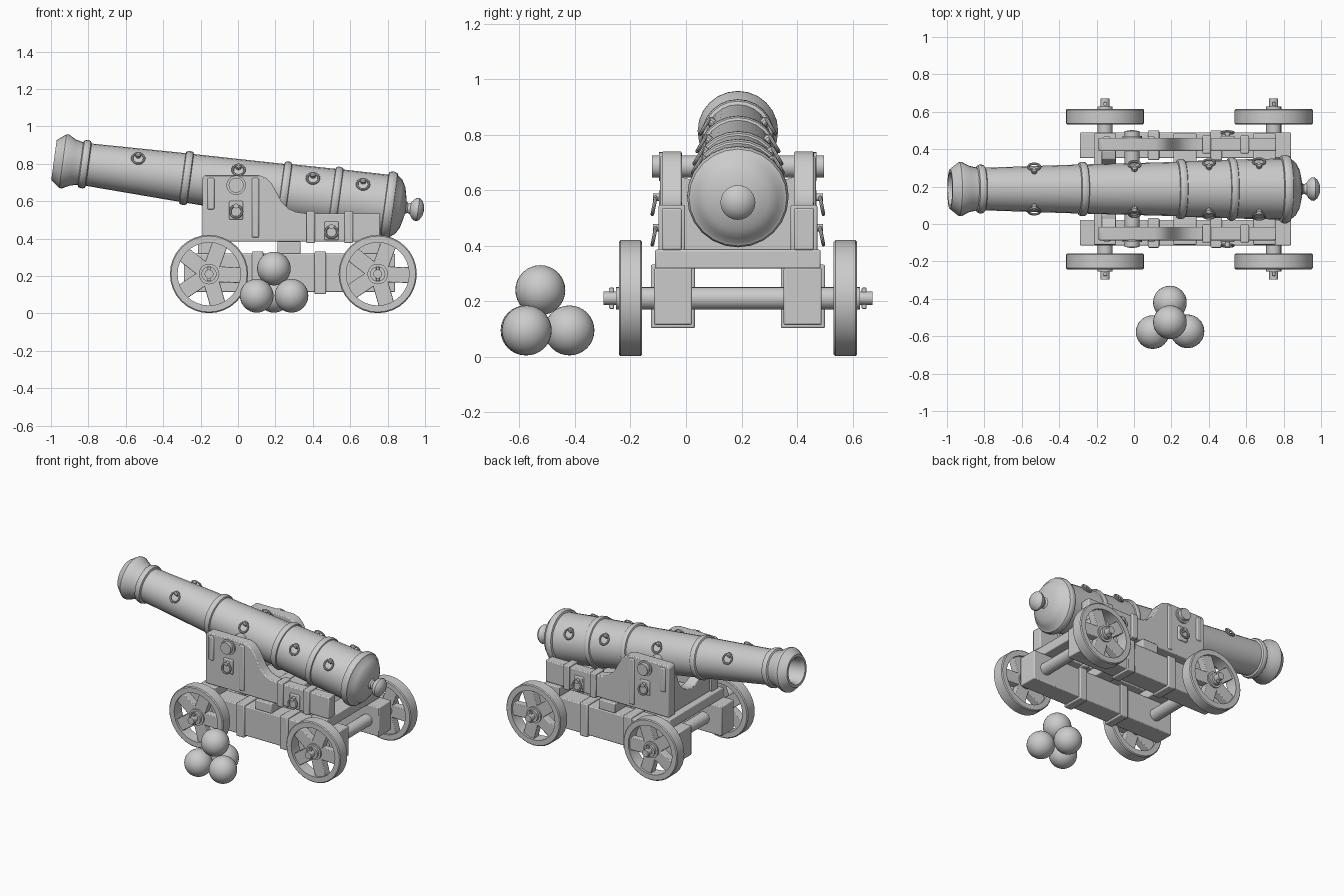
import bpy, bmesh, math
from mathutils import Matrix, Vector

if "Cube" in bpy.data.objects:
    bpy.data.objects.remove(bpy.data.objects["Cube"])

YC = 0.187                      # centre line of the cannon
TILT = math.radians(7.75)       # barrel elevation
AXLES = (-0.155, 0.747)
BARREL = Matrix.Translation((0, YC, 0.687)) @ Matrix.Rotation(TILT, 4, 'Y')


def finish(name, bm, mat=Matrix(), bevel=0):
    bmesh.ops.recalc_face_normals(bm, faces=bm.faces)
    me = bpy.data.meshes.new(name)
    bm.to_mesh(me)
    bm.free()
    ob = bpy.data.objects.new(name, me)
    bpy.context.collection.objects.link(ob)
    ob.matrix_world = mat
    if bevel:
        m = ob.modifiers.new("bevel", 'BEVEL')
        m.width, m.segments, m.limit_method = bevel, 2, 'ANGLE'
    return ob


def box(name, x0, x1, y0, y1, z0, z1, bevel=0.006, mat=Matrix()):
    bm = bmesh.new()
    bmesh.ops.create_cube(bm, size=1)
    bmesh.ops.scale(bm, vec=(x1 - x0, y1 - y0, z1 - z0), verts=bm.verts)
    bmesh.ops.translate(bm, vec=((x0 + x1) / 2, (y0 + y1) / 2, (z0 + z1) / 2), verts=bm.verts)
    return finish(name, bm, mat, bevel)


def side_box(name, x0, x1, s, d0, d1, z0, z1, bevel=0.006):
    """Box at distance d0..d1 from the centre line on side s."""
    a, b = sorted((YC + s * d0, YC + s * d1))
    return box(name, x0, x1, a, b, z0, z1, bevel)


def lathe(name, pts, mat, n=24, closed=False):
    """Revolve (along, radius) points about the local x axis."""
    bm = bmesh.new()
    vs = [bm.verts.new((t, 0, r)) for t, r in pts]
    es = [bm.edges.new(p) for p in zip(vs, vs[1:])]
    if closed:
        es.append(bm.edges.new((vs[-1], vs[0])))
    bmesh.ops.spin(bm, geom=vs + es, cent=(0, 0, 0), axis=(1, 0, 0), angle=2 * math.pi, steps=n)
    bmesh.ops.remove_doubles(bm, verts=bm.verts, dist=1e-5)
    return finish(name, bm, mat)


def across(x, z, y=YC):
    """Frame whose local x runs along world y."""
    return Matrix.Translation((x, y, z)) @ Matrix.Rotation(math.pi / 2, 4, 'Z')


def rod(name, x, z, y0, y1, r, n=20):
    return lathe(name, [(y0, 0), (y0, r), (y1, r), (y1, 0)], across(x, z, 0), n)


def ring(name, centre, normal, R=0.032, r=0.0065):
    rot = Vector(normal).to_track_quat('X', 'Z').to_matrix().to_4x4()
    pts = [(r * math.sin(a), R + r * math.cos(a)) for a in (i * math.pi / 4 for i in range(8))]
    return lathe(name, pts, Matrix.Translation(centre) @ rot, 20, True)


def prism(name, pts, axis_mat, depth, bevel=0.006):
    """Extrude an outline drawn in local x/z along local y."""
    bm = bmesh.new()
    f = bm.faces.new([bm.verts.new((x, -depth / 2, z)) for x, z in pts])
    g = bmesh.ops.extrude_face_region(bm, geom=[f])['geom']
    bmesh.ops.translate(bm, vec=(0, depth, 0), verts=[v for v in g if isinstance(v, bmesh.types.BMVert)])
    return finish(name, bm, axis_mat, bevel)


# Barrel with hollow bore, reinforcing bands, breech and knob
lathe("barrel", [
    (-0.45, 0), (-0.45, 0.078), (-0.97, 0.078), (-0.993, 0.09), (-0.993, 0.107),
    (-0.945, 0.145), (-0.93, 0.145), (-0.89, 0.124), (-0.85, 0.115),
    (-0.845, 0.126), (-0.835, 0.13), (-0.82, 0.13), (-0.81, 0.126), (-0.805, 0.114),
    (-0.3, 0.131), (-0.296, 0.141), (-0.285, 0.145), (-0.27, 0.145), (-0.26, 0.141), (-0.256, 0.132),
    (0.23, 0.145), (0.233, 0.156), (0.245, 0.161), (0.258, 0.161), (0.27, 0.156), (0.273, 0.149),
    (0.505, 0.156), (0.508, 0.165), (0.52, 0.17), (0.533, 0.17), (0.545, 0.165), (0.548, 0.158),
    (0.79, 0.163), (0.793, 0.177), (0.805, 0.183), (0.825, 0.183), (0.838, 0.176), (0.842, 0.165),
    (0.868, 0.145), (0.888, 0.11), (0.898, 0.07), (0.905, 0.035), (0.915, 0.026), (0.93, 0.03),
    (0.943, 0.05), (0.957, 0.061), (0.972, 0.063), (0.987, 0.052), (1.0, 0.028), (1.004, 0)], BARREL)

# Trunnion bar through both cheeks
rod("trunnion", -0.01, 0.686, YC - 0.31, YC + 0.31, 0.04)

# Lifting rings on the barrel
for s in (-1, 1):
    for t, r in ((-0.55, 0.123), (-0.01, 0.139), (0.39, 0.153), (0.66, 0.16)):
        a = math.radians(42)
        out = Vector((0, s * math.cos(a), math.sin(a)))
        eye = BARREL @ (Vector((t, 0, 0)) + out * (r + 0.005))
        rot = out.to_track_quat('X', 'Z').to_matrix().to_4x4()
        lathe("barrel_ring_stud", [(-0.02, 0), (-0.02, 0.016), (0.01, 0.016), (0.018, 0.009), (0.018, 0)],
              Matrix.Translation(eye) @ rot, 10)
        ring("barrel_ring", eye + Vector((0, s * 0.024, -0.016)), (0, s * 0.85, 0.5))

# Carriage: everything mirrored on both sides
cheek = [(-0.19, 0.385), (0.76, 0.385), (0.76, 0.535), (0.36, 0.535), (0.31, 0.542), (0.27, 0.56), (0.235, 0.595),
         (0.205, 0.65), (0.18, 0.695), (0.15, 0.725), (0.11, 0.74), (-0.175, 0.74), (-0.19, 0.725)]
for s in (-1, 1):
    prism("cheek", cheek, Matrix.Translation((0, YC + s * 0.238, 0)), 0.072)
    side_box("lower_beam", -0.29, 0.84, s, 0.165, 0.302, 0.115, 0.32)
    for x in (0.105, 0.44):
        side_box("beam_strap", x - 0.03, x + 0.03, s, 0.155, 0.314, 0.103, 0.332)
    for x in (0.388, 0.592):
        side_box("cheek_strap", x - 0.023, x + 0.023, s, 0.19, 0.286, 0.376, 0.547)
    # raised vertical ribs and trunnion collar on the cheek
    for x, z0 in ((-0.145, 0.555), (0.093, 0.405)):
        side_box("cheek_rib", x - 0.02, x + 0.02, s, 0.26, 0.281, z0, 0.725, 0.009)
    y0, y1 = sorted((YC + s * 0.26, YC + s * 0.284))
    rod("trunnion_collar", -0.01, 0.686, y0, y1, 0.052)
    # plates with tackle rings
    for x, z in ((-0.01, 0.55), (0.5, 0.44)):
        side_box("tackle_plate", x - 0.037, x + 0.037, s, 0.265, 0.284, z - 0.048, z + 0.052)
        y0, y1 = sorted((YC + s * 0.28, YC + s * 0.306))
        rod("tackle_stud", x, z + 0.025, y0, y1, 0.013, 12)
        ring("tackle_ring", (x, YC + s * 0.302, z - 0.005), (0, s, 0.2))

# Cross planks between the beams and the cheeks
for x, w in ((0.272, 0.062), (AXLES[0], 0.06), (AXLES[1] - 0.05, 0.06)):
    box("cross_plank", x - w, x + w, YC - 0.298, YC + 0.298, 0.318, 0.386)

# Front transom with a curved cradle cut
arc = [(0.165 * math.cos(a), 0.69 - 0.165 * math.sin(a) * 1.25)
       for a in (math.radians(15 + 15 * i) for i in range(11))]
prism("front_transom", [(-0.205, 0.385), (0.205, 0.385), (0.205, 0.648)] + arc + [(-0.205, 0.648)],
      across(-0.135, 0), 0.075, 0.004)

# Axles, wheels and linchpins
for x in AXLES:
    z = 0.211
    lathe("axle", [(-0.485, 0), (-0.485, 0.024), (-0.44, 0.024), (-0.44, 0.041),
                   (0.44, 0.041), (0.44, 0.024), (0.485, 0.024), (0.485, 0)], across(x, z), 16)
    for s in (-1, 1):
        d = s * 0.387
        hub = across(x, z, YC + d)
        lathe("wheel_rim", [(-0.042, 0.168), (-0.042, 0.203), (-0.036, 0.209), (0.036, 0.209),
                            (0.042, 0.203), (0.042, 0.168)], hub, 32, True)
        lathe("wheel_hub", [(-0.036, 0), (-0.036, 0.055), (0.036, 0.055), (0.036, 0)], hub, 20)
        for i in range(5):
            turn = Matrix.Rotation(math.radians(72 * i + 20), 4, 'Y')
            box("wheel_spoke", -0.042, 0.042, -0.026, 0.026, 0.02, 0.178, 0.004,
                Matrix.Translation((x, YC + d, z)) @ turn)
        box("linchpin", x - 0.009, x + 0.009, YC + s * 0.455 - 0.009, YC + s * 0.455 + 0.009,
            z - 0.038, z + 0.038, 0.003)

# Stack of four cannonballs
for x, y, z in ((0.1, -0.578, 0.095), (0.286, -0.574, 0.095), (0.192, -0.42, 0.095), (0.192, -0.525, 0.24)):
    bm = bmesh.new()
    bmesh.ops.create_uvsphere(bm, u_segments=32, v_segments=16, radius=0.09)
    finish("cannonball", bm, Matrix.Translation((x, y, z)))

# Smooth shading with sharp edges kept
for ob in bpy.context.collection.objects:
    ob.select_set(True)
    bpy.context.view_layer.objects.active = ob
bpy.ops.object.shade_smooth_by_angle(angle=math.radians(35))
